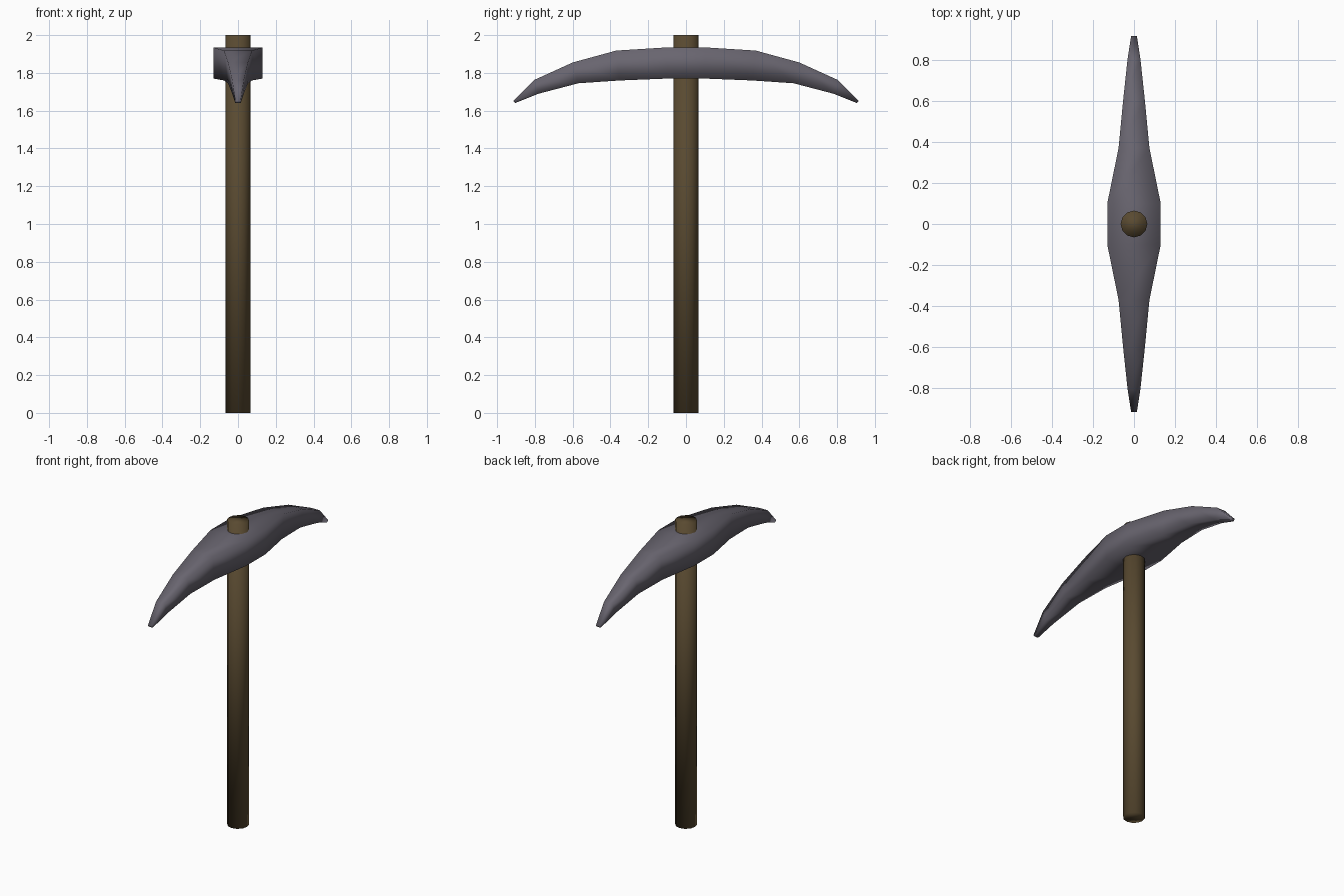
import bpy, bmesh

if "Cube" in bpy.data.objects:
    bpy.data.objects.remove(bpy.data.objects["Cube"])


def material(name, rgb):
    m = bpy.data.materials.new(name)
    m.diffuse_color = (*rgb, 1)
    m.use_nodes = True
    m.node_tree.nodes["Principled BSDF"].inputs["Base Color"].default_value = m.diffuse_color
    return m


def finish(name, bm, mat):
    bmesh.ops.recalc_face_normals(bm, faces=bm.faces[:])
    for f in bm.faces:
        f.smooth = True
    me = bpy.data.meshes.new(name)
    bm.to_mesh(me)
    bm.free()
    me.materials.append(mat)
    ob = bpy.data.objects.new(name, me)
    bpy.context.collection.objects.link(ob)
    return ob


iron = material("dark iron", (0.14, 0.13, 0.16))
wood = material("brown wood", (0.10, 0.068, 0.03))

# Handle: one straight 12-sided shaft, softly shaded over its ends
bm = bmesh.new()
bmesh.ops.create_cone(bm, cap_ends=True, segments=12, radius1=0.065,
                      radius2=0.065, depth=2)
bmesh.ops.translate(bm, verts=bm.verts[:], vec=(0, 0, 1))
finish("handle", bm, wood)

# Head: rectangular sections swept along a drooping arc
# (half width, top y, top z, bottom y, bottom z), from the eye to the tip
half = [
    (0.13, 0.10, 1.935, 0.10, 1.77),
    (0.075, 0.37, 1.918, 0.35, 1.76),
    (0.053, 0.60, 1.855, 0.57, 1.745),
    (0.031, 0.805, 1.762, 0.78, 1.69),
    (0.014, 0.915, 1.652, 0.905, 1.64),
]
sections = [(w, -ty, tz, -by, bz) for w, ty, tz, by, bz in reversed(half)] + half

bm = bmesh.new()
rings = [[bm.verts.new(p) for p in ((-w, ty, tz), (w, ty, tz), (w, by, bz), (-w, by, bz))]
         for w, ty, tz, by, bz in sections]
for a, b in zip(rings, rings[1:]):
    for i in range(4):
        j = (i + 1) % 4
        bm.faces.new((a[i], a[j], b[j], b[i]))
bm.faces.new(rings[0])
bm.faces.new(rings[-1])
finish("pick_head", bm, iron)
